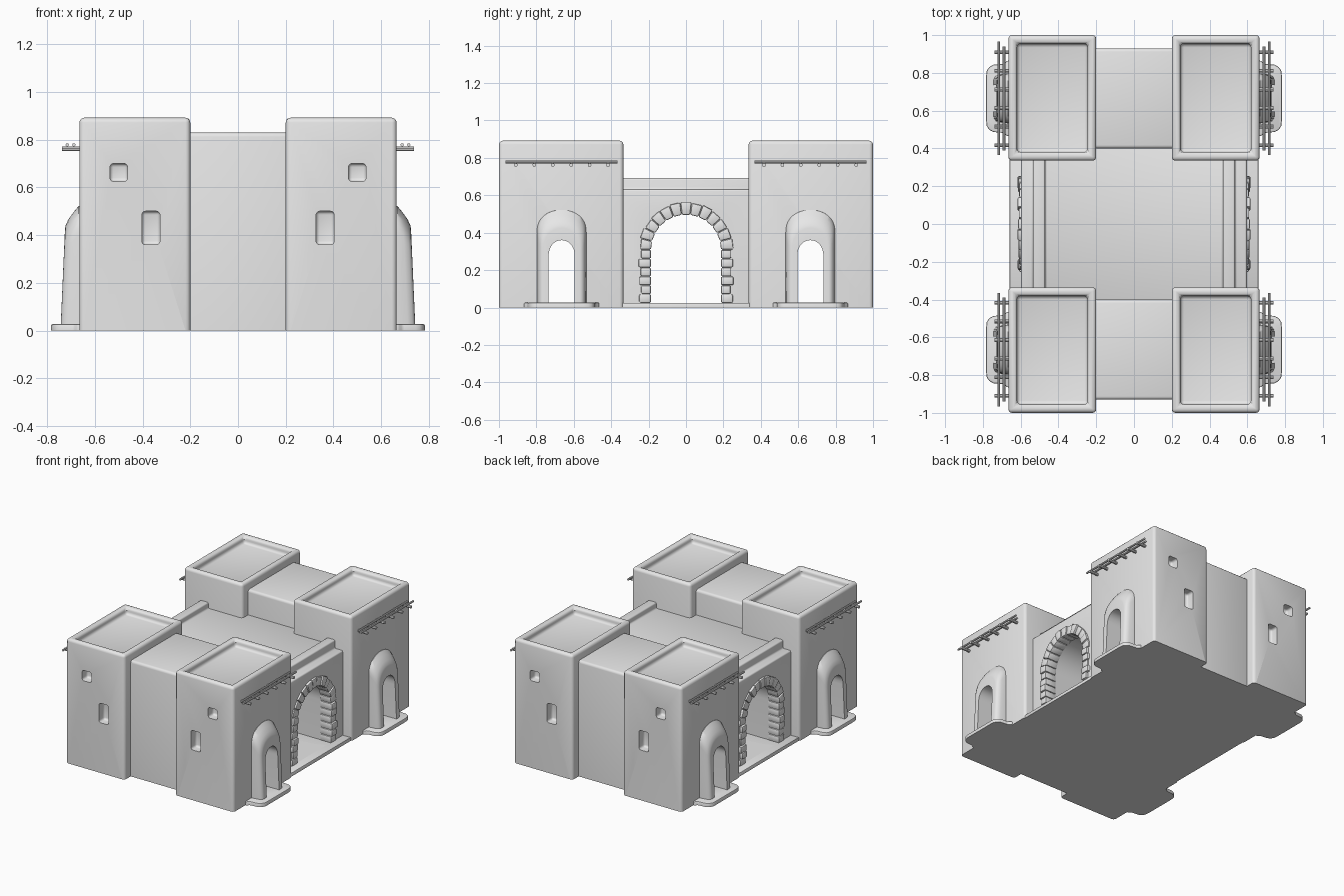
import bpy, bmesh, math, random
from mathutils import Matrix, Vector

random.seed(4)
cube = bpy.data.objects.get("Cube")
if cube:
    bpy.data.objects.remove(cube, do_unlink=True)

CLAY = (0.8, 0.8, 0.8, 1)
clay = bpy.data.materials.new("pale_clay")
clay.diffuse_color = CLAY
clay.use_nodes = True
clay.node_tree.nodes["Principled BSDF"].inputs["Base Color"].default_value = CLAY

DOOR_Y = 0.665
FLOOR = 0.025


def add_prism(bm, pts, axis, lo, hi):
    """Extrude a flat outline along one axis."""
    place = {"x": lambda a, b, t: (t, a, b),
             "y": lambda a, b, t: (a, t, b),
             "z": lambda a, b, t: (a, b, t)}[axis]
    loft(bm, [[place(a, b, t) for a, b in pts] for t in (lo, hi)])


def loft(bm, rings):
    """Skin a stack of matching closed rings and cap both ends."""
    rows = [[bm.verts.new(p) for p in ring] for ring in rings]
    n = len(rows[0])
    for r, s in zip(rows, rows[1:]):
        for i in range(n):
            j = (i + 1) % n
            bm.faces.new((r[i], r[j], s[j], s[i]))
    bm.faces.new(rows[0])
    bm.faces.new(rows[-1])


def rect(a0, a1, b0, b1):
    return [(a0, b0), (a1, b0), (a1, b1), (a0, b1)]


def arch(mid, half, base, spring, top, n=16, power=1.0):
    """Arched outline; a power above one sharpens the crown."""
    pts = [(mid - half, base), (mid + half, base)]
    for i in range(n + 1):
        t = math.pi * i / n
        pts.append((mid + half * math.cos(t),
                    spring + (top - spring) * math.sin(t) ** power))
    return pts


def soften(bm, width, segments=3, keep_ground=True):
    """Round the sharp edges, leaving those on the ground crisp."""
    bmesh.ops.recalc_face_normals(bm, faces=bm.faces)
    edges = [e for e in bm.edges if e.calc_face_angle(0) > 0.5
             and not (keep_ground and all(v.co.z < 0.001 for v in e.verts))]
    bmesh.ops.bevel(bm, geom=edges, offset=width, segments=segments,
                    profile=0.5, affect="EDGES", clamp_overlap=True)


def finish(name, bm, cutters=(), mirror=""):
    """Turn a bmesh into an object, carve it, mirror it and shade it."""
    bmesh.ops.recalc_face_normals(bm, faces=bm.faces)
    mesh = bpy.data.meshes.new(name)
    bm.to_mesh(mesh)
    bm.free()
    mesh.materials.append(clay)
    ob = bpy.data.objects.new(name, mesh)
    bpy.context.collection.objects.link(ob)
    bpy.ops.object.select_all(action="DESELECT")
    ob.select_set(True)
    bpy.context.view_layer.objects.active = ob
    for cutter in cutters:
        mod = ob.modifiers.new("carve", "BOOLEAN")
        mod.operation, mod.solver, mod.object = "DIFFERENCE", "EXACT", cutter
        bpy.ops.object.modifier_apply(modifier=mod.name)
    if mirror:
        mod = ob.modifiers.new("mirror", "MIRROR")
        mod.use_axis = ["x" in mirror, "y" in mirror, False]
        mod.use_mirror_merge = False
        bpy.ops.object.modifier_apply(modifier=mod.name)
    bpy.ops.object.shade_smooth_by_angle(angle=math.radians(35))
    return ob


def cutter(name, pts, axis, lo, hi, width=0):
    bm = bmesh.new()
    add_prism(bm, pts, axis, lo, hi)
    if width:
        soften(bm, width)
    ob = finish(name, bm)
    ob.hide_render = True
    return ob


# Cutters for the passages and windows
door_cut = cutter("door_cutter", arch(DOOR_Y, 0.07, FLOOR, 0.27, 0.36, power=0.85), "x", -1, 1)
gate_cut = cutter("gate_cutter", arch(0, 0.195, FLOOR, 0.31, 0.505, 28), "x", -1, 1)
small_window = cutter("small_window_cutter", rect(0.463, 0.537, 0.625, 0.70), "y", 0.94, 1.1, 0.015)
tall_window = cutter("tall_window_cutter", rect(0.327, 0.403, 0.36, 0.50), "y", 0.94, 1.1, 0.015)

# Corner towers with sunken roofs
bm = bmesh.new()
add_prism(bm, rect(0.2, 0.665, 0.335, 1.0), "z", 0, 0.892)
bmesh.ops.recalc_face_normals(bm, faces=bm.faces)
roof = max(bm.faces, key=lambda f: f.calc_center_median().z)
bmesh.ops.inset_region(bm, faces=[roof], thickness=0.064)
pit = bmesh.ops.extrude_face_region(bm, geom=[roof])["geom"]
bmesh.ops.delete(bm, geom=[roof], context="FACES")
bmesh.ops.translate(bm, vec=(0, 0, -0.05), verts=[v for v in pit if isinstance(v, bmesh.types.BMVert)])
soften(bm, 0.02)
finish("corner_towers", bm, [door_cut, small_window, tall_window], "xy")

# Lower wings joining the towers at front and back
bm = bmesh.new()
add_prism(bm, rect(-0.25, 0.25, 0.4, 0.93), "z", 0, 0.83)
soften(bm, 0.018)
finish("linking_wings", bm, [door_cut], "y")

# Central hall with stepped side walls and a low parapet
half_profile = [(0.597, 0), (0.597, 0.632), (0.535, 0.632),
                (0.535, 0.692), (0.47, 0.692), (0.47, 0.65)]
profile = half_profile + [(-x, z) for x, z in reversed(half_profile)]
bm = bmesh.new()
add_prism(bm, profile, "y", -0.42, 0.42)
soften(bm, 0.01)
finish("central_hall", bm, [gate_cut])

# Ground slab under the gateway
bm = bmesh.new()
add_prism(bm, rect(-0.658, 0.658, -0.36, 0.36), "z", 0, FLOOR)
soften(bm, 0.006, 2)
finish("gateway_floor", bm)

# Stone surround of the gateway: jamb blocks and arch stones
bm = bmesh.new()
SPRING, INNER, ROWS, STONES = 0.31, 0.187, 6, 13
for side in (-1, 1):
    step = (SPRING - FLOOR) / ROWS
    for i in range(ROWS):
        z = FLOOR + i * step
        outer = 0.252 - 0.012 * (i % 2) + random.uniform(-0.003, 0.003)
        a, b = sorted((side * INNER, side * outer))
        add_prism(bm, rect(a, b, z, z + step - 0.002), "x", 0.52, 0.612 + random.uniform(-0.006, 0.006))
for i in range(STONES):
    t0, t1 = (math.pi * (i + k) / STONES for k in (0.02, 0.98))
    outer = 0.25 + random.uniform(-0.005, 0.005)
    pts = [(r * math.cos(t), SPRING + r * math.sin(t))
           for r, t in ((INNER, t0), (outer, t0), (outer, t1), (INNER, t1))]
    add_prism(bm, pts, "x", 0.52, 0.612 + random.uniform(-0.006, 0.006))
soften(bm, 0.007, 2, False)
finish("gateway_stones", bm, mirror="x")

# Rounded door porches that lean back towards the top
bm = bmesh.new()
rings = []
for x, half, top in ((0.6, 0.135, 0.525), (0.668, 0.132, 0.522), (0.69, 0.127, 0.495),
                     (0.71, 0.12, 0.465), (0.72, 0.108, 0.44), (0.722, 0.098, 0.425)):
    lean = 0.022 if x > 0.67 else 0
    rings.append([(x + lean * (1 - z / 0.5), y, z)
                  for y, z in arch(DOOR_Y, half, 0, top - 0.125, top, 20, 0.8)])
loft(bm, rings)
finish("door_porches", bm, [door_cut], "xy")

# Door steps with flared, rounded corners
half_step = [(0.64, 0.2), (0.672, 0.2), (0.69, 0.183), (0.745, 0.178),
             (0.768, 0.165), (0.78, 0.145), (0.783, 0.115)]
outline = [(x, DOOR_Y + d) for x, d in half_step]
outline += [(x, DOOR_Y - d) for x, d in reversed(half_step)]
bm = bmesh.new()
add_prism(bm, outline, "z", 0, 0.027)
soften(bm, 0.007, 2)
finish("door_steps", bm, mirror="xy")


def add_rod(bm, start, end, radius):
    start, end = Vector(start), Vector(end)
    turn = (end - start).to_track_quat("Z", "Y").to_matrix().to_4x4()
    bmesh.ops.create_cone(bm, cap_ends=True, segments=8, radius1=radius, radius2=radius,
                          depth=(end - start).length,
                          matrix=Matrix.Translation((start + end) / 2) @ turn)


# Wooden beam ends carrying two poles
bm = bmesh.new()
for i in range(6):
    y = 0.417 + 0.0985 * i
    add_rod(bm, (0.64, y, 0.762), (0.738, y, 0.762), 0.01)
add_rod(bm, (0.688, 0.39, 0.778), (0.688, 0.94, 0.778), 0.007)
add_rod(bm, (0.716, 0.365, 0.778), (0.716, 0.965, 0.778), 0.007)
finish("beams_and_poles", bm, mirror="xy")

# Remove the carving helpers
for ob in (door_cut, gate_cut, small_window, tall_window):
    bpy.data.objects.remove(ob, do_unlink=True)
